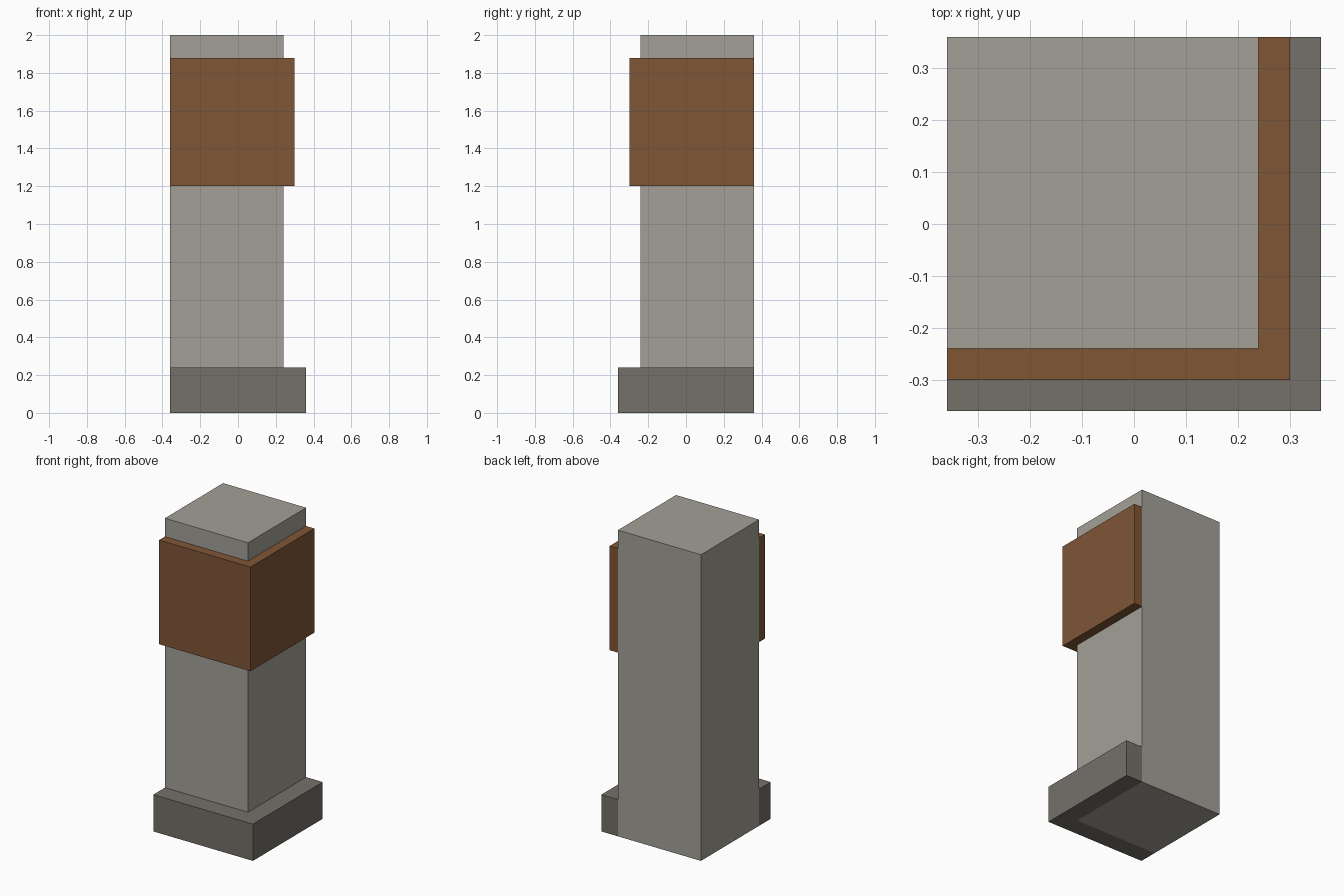
import bpy, bmesh

if "Cube" in bpy.data.objects:
    bpy.data.objects.remove(bpy.data.objects["Cube"])

LO, HI = -0.36, 0.36      # open back/left limits of the corner pillar
COL = 0.24                # column face distance on front and right


def material(name, rgb):
    m = bpy.data.materials.new(name)
    m.diffuse_color = (*rgb, 1)
    m.use_nodes = True
    m.node_tree.nodes["Principled BSDF"].inputs["Base Color"].default_value = m.diffuse_color
    return m


def prism(name, outline, z0, z1, mat):
    """Extrude a counter-clockwise plan outline from z0 to z1."""
    bm = bmesh.new()
    base = bm.faces.new([bm.verts.new((x, y, z0)) for x, y in outline])
    top = bmesh.ops.extrude_face_region(bm, geom=[base], use_keep_orig=True)["geom"]
    bmesh.ops.translate(bm, vec=(0, 0, z1 - z0),
                        verts=[v for v in top if isinstance(v, bmesh.types.BMVert)])
    bmesh.ops.recalc_face_normals(bm, faces=bm.faces)
    me = bpy.data.meshes.new(name)
    bm.to_mesh(me)
    bm.free()
    me.materials.append(mat)
    ob = bpy.data.objects.new(name, me)
    bpy.context.collection.objects.link(ob)
    return ob


def corner_wrap(name, reach, z0, z1, mat):
    """L-shaped band wrapping the front and right faces of the column."""
    outline = [(LO, -reach), (reach, -reach), (reach, HI),
               (COL, HI), (COL, -COL), (LO, -COL)]
    return prism(name, outline, z0, z1, mat)


stone = material("light stone", (0.366, 0.352, 0.309))
dark_stone = material("dark stone", (0.178, 0.162, 0.141))
wood = material("brown wood", (0.212, 0.093, 0.037))

# Column, full height
prism("column", [(LO, -COL), (COL, -COL), (COL, HI), (LO, HI)], 0, 2, stone)
# Plinth and wood cladding around the front right corner
corner_wrap("plinth", 0.36, 0, 0.24, dark_stone)
corner_wrap("wood_cladding", 0.30, 1.2, 1.88, wood)
